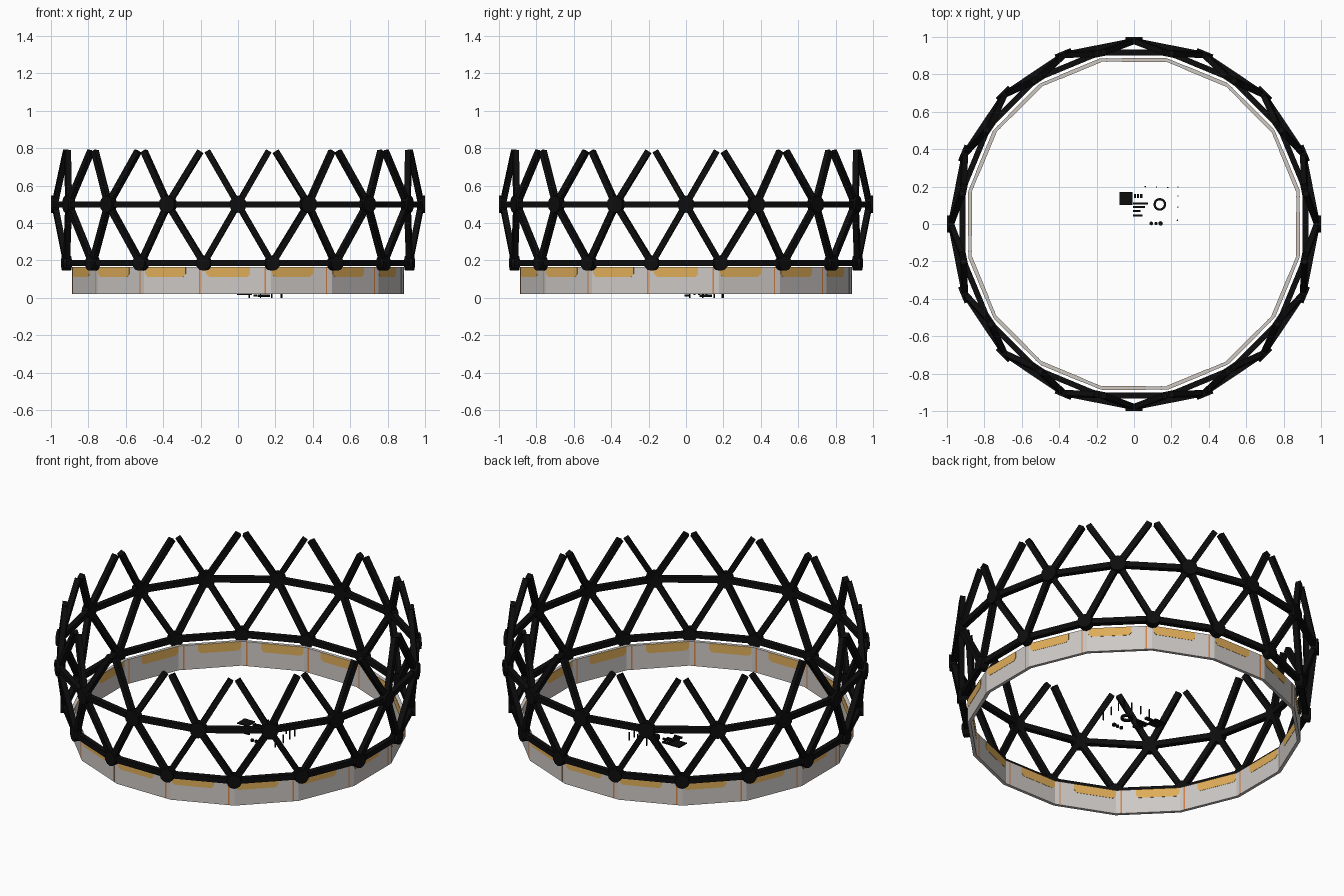
import bpy, bmesh, math
from mathutils import Vector, Matrix

if "Cube" in bpy.data.objects:
    bpy.data.objects.remove(bpy.data.objects["Cube"])

N = 16
STEP = 2 * math.pi / N


def material(name, rgb):
    m = bpy.data.materials.new(name)
    m.diffuse_color = (*rgb, 1)
    m.use_nodes = True
    m.node_tree.nodes["Principled BSDF"].inputs["Base Color"].default_value = m.diffuse_color
    return m


BLACK = material("black", (0.004, 0.004, 0.004))
GREY = material("warm_grey", (0.61, 0.58, 0.56))
TAN = material("tan", (0.74, 0.42, 0.10))
ORANGE = material("orange", (0.66, 0.22, 0.06))


def finish(bm, name, mat):
    bmesh.ops.recalc_face_normals(bm, faces=bm.faces)
    me = bpy.data.meshes.new(name)
    bm.to_mesh(me)
    bm.free()
    me.materials.append(mat)
    ob = bpy.data.objects.new(name, me)
    bpy.context.collection.objects.link(ob)
    return ob


def polar(r, k, z):
    return Vector((r * math.cos(k * STEP), r * math.sin(k * STEP), z))


def box(bm, center, size, rot=Matrix()):
    m = Matrix.Translation(center) @ rot @ Matrix.Diagonal((*size, 1))
    bmesh.ops.create_cube(bm, size=1, matrix=m)


def beam(bm, p, q, w=0.032, d=0.03):
    # rectangular strut with one side facing outward
    x = (q - p).normalized()
    mid = (p + q) / 2
    y = Vector((mid.x, mid.y, 0)).cross(x).normalized()
    rot = Matrix((x, y, x.cross(y))).transposed().to_4x4()
    box(bm, mid, ((q - p).length, w, d), rot)


def cylinder(bm, center, r, depth, n=12, rot=Matrix()):
    bmesh.ops.create_cone(bm, cap_ends=True, segments=n, radius1=r, radius2=r,
                          depth=depth, matrix=Matrix.Translation(center) @ rot)


def hub(bm, p, r, depth):
    out = Vector((p.x, p.y, 0))
    cylinder(bm, p, r, depth, 12, out.to_track_quat('Z', 'Y').to_matrix().to_4x4())


def slab(bm, outline, r0, r1, k):
    # flat outline (tangent, height) extruded through the wall at panel k
    rot = Matrix.Rotation(k * STEP, 4, 'Z')
    rings = [[bm.verts.new(rot @ Vector((r, u, z))) for u, z in outline] for r in (r0, r1)]
    n = len(outline)
    for ring in rings:
        bm.faces.new(ring)
    for i in range(n):
        j = (i + 1) % n
        bm.faces.new((rings[0][i], rings[0][j], rings[1][j], rings[1][i]))


# Dome frame: lower ring, zigzag, middle ring, open peaks
low = [polar(0.935, k + 0.5, 0.185) for k in range(N)]
mid = [polar(0.98, k, 0.5) for k in range(N)]
peak = [polar(0.93, k + 0.5, 0.815) for k in range(N)]
bm_low, bm_mid, bm_diag, bm_peak, bm_hub = [bmesh.new() for _ in range(5)]
for k in range(N):
    beam(bm_low, low[k - 1], low[k])
    beam(bm_mid, mid[k - 1], mid[k])
    for j in (k - 1, k):
        beam(bm_diag, low[j], mid[k])
        beam(bm_peak, mid[k], mid[k].lerp(peak[j], 0.9))
    hub(bm_hub, low[k], 0.04, 0.045)
    hub(bm_hub, mid[k], 0.046, 0.038)
finish(bm_low, "lower_ring_struts", BLACK)
finish(bm_mid, "middle_ring_struts", BLACK)
finish(bm_diag, "diagonal_struts", BLACK)
finish(bm_peak, "open_top_struts", BLACK)
finish(bm_hub, "strut_hubs", BLACK)

# Sixteen-sided base wall
c = math.cos(STEP / 2)
bm = bmesh.new()
profile = [(0.868 / c, 0.02), (0.886 / c, 0.02), (0.886 / c, 0.165), (0.868 / c, 0.165)]
rings = [[bm.verts.new(polar(r, k + 0.5, z)) for r, z in profile] for k in range(N)]
for k in range(N):
    for i in range(4):
        j = (i + 1) % 4
        bm.faces.new((rings[k - 1][i], rings[k - 1][j], rings[k][j], rings[k][i]))
finish(bm, "base_wall", GREY)

# Tan patches and thin orange seams, showing on both wall sides
patch = [(-0.17, 0.164), (-0.17, 0.128), (-0.155, 0.112), (0.05, 0.112),
         (0.065, 0.128), (0.065, 0.164)]
seam = [(0.141, 0.021), (0.149, 0.021), (0.149, 0.164), (0.141, 0.164)]
bm_p, bm_s = bmesh.new(), bmesh.new()
for k in range(N):
    slab(bm_p, patch, 0.8665, 0.8875, k)
    slab(bm_s, seam, 0.867, 0.887, k)
finish(bm_p, "wall_patches", TAN)
finish(bm_s, "wall_seams", ORANGE)

# Small fittings near the centre
bm = bmesh.new()
box(bm, (-0.042, 0.137, 0.03), (0.07, 0.07, 0.006))
finish(bm, "small_square_plate", BLACK)

bm = bmesh.new()
for x in (0.005, 0.022, 0.039):
    box(bm, (x, 0.15, 0.025), (0.012, 0.02, 0.01))
for y, length in ((0.11, 0.08), (0.092, 0.065), (0.07, 0.04), (0.045, 0.05)):
    box(bm, (length / 2 - 0.005, y, 0.02), (length, 0.011, 0.01))
finish(bm, "small_bars", BLACK)

bm = bmesh.new()
section = [(0.022, 0.004), (0.034, 0.004), (0.034, 0.018), (0.022, 0.018)]
rings = [[bm.verts.new(Vector((0.138, 0.105, 0)) + polar(r, k, z)) for r, z in section]
         for k in range(N)]
for k in range(N):
    for i in range(4):
        j = (i + 1) % 4
        bm.faces.new((rings[k - 1][i], rings[k - 1][j], rings[k][j], rings[k][i]))
finish(bm, "small_ring", BLACK)

bm = bmesh.new()
for x, r in ((0.092, 0.01), (0.118, 0.009), (0.142, 0.012)):
    cylinder(bm, (x, 0.003, 0.012), r, 0.012)
finish(bm, "small_discs", BLACK)

bm = bmesh.new()
for x, y in ((0.06, 0.2), (0.12, 0.198), (0.18, 0.195), (0.235, 0.198),
             (0.235, 0.15), (0.235, 0.09), (0.232, 0.02)):
    cylinder(bm, (x, y, 0.025), 0.004, 0.05, 6)
finish(bm, "small_posts", BLACK)
